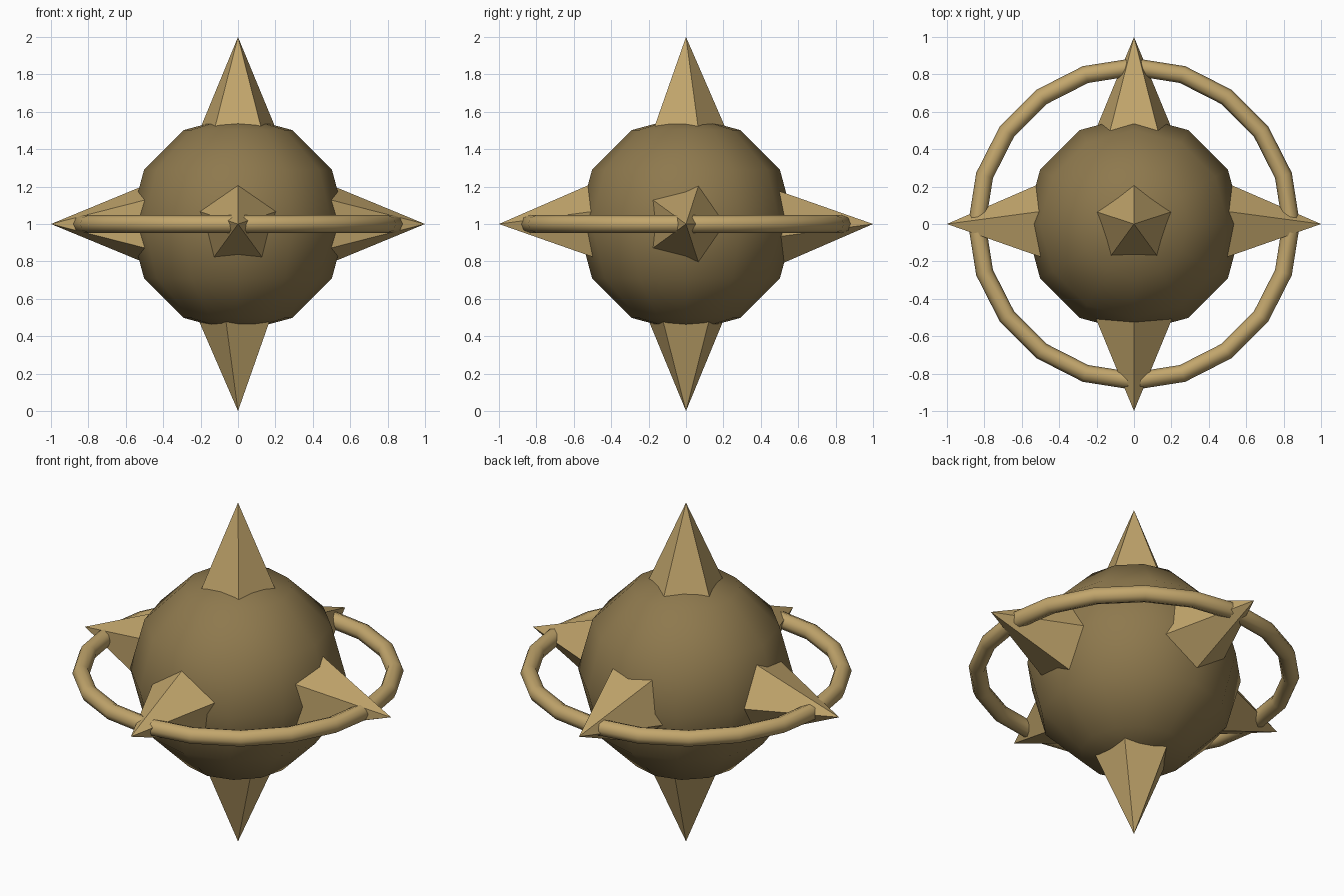
import bpy, bmesh, math
from mathutils import Vector

if "Cube" in bpy.data.objects:
    bpy.data.objects.remove(bpy.data.objects["Cube"])

CENTER = Vector((0, 0, 1))


def material(name, color):
    m = bpy.data.materials.new(name)
    m.diffuse_color = color
    m.use_nodes = True
    m.node_tree.nodes["Principled BSDF"].inputs["Base Color"].default_value = m.diffuse_color
    return m


dark = material("dark_bronze", (0.27, 0.19, 0.075, 1))
light = material("light_bronze", (0.54, 0.38, 0.15, 1))

# Round body: coarse sphere, smooth shaded
bpy.ops.mesh.primitive_uv_sphere_add(segments=12, ring_count=6, radius=0.58, location=CENTER)
body = bpy.context.object
body.name = "body"
body.data.materials.append(dark)
bpy.ops.object.shade_smooth()

# Thin ring around the equator
bpy.ops.mesh.primitive_torus_add(major_segments=20, minor_segments=8,
                                 major_radius=0.84, minor_radius=0.047, location=CENTER)
ring = bpy.context.object
ring.name = "ring"
ring.data.materials.append(light)
bpy.ops.object.shade_smooth()


def spike(name, axis, corner, base=0.45, length=1.0, slope=0.434):
    """Five-sided spike along axis, one base corner pointing towards corner."""
    d, u = Vector(axis), Vector(corner)
    w = d.cross(u)
    r = (length - base) * slope
    bm = bmesh.new()
    tip = bm.verts.new(CENTER + d * length)
    foot = []
    for i in range(5):
        a = math.tau * i / 5
        foot.append(bm.verts.new(CENTER + d * base + (u * math.cos(a) + w * math.sin(a)) * r))
    for i in range(5):
        bm.faces.new((foot[i], foot[(i + 1) % 5], tip))
    bm.faces.new(foot[::-1])
    mesh = bpy.data.meshes.new(name)
    bm.to_mesh(mesh)
    bm.free()
    mesh.materials.append(light)
    bpy.context.collection.objects.link(bpy.data.objects.new(name, mesh))


# Six spikes, one per axis direction
spike("top_spike", (0, 0, 1), (0, 1, 0))
spike("bottom_spike", (0, 0, -1), (-1, 0, 0))
spike("right_spike", (1, 0, 0), (0, 1, 0))
spike("left_spike", (-1, 0, 0), (0, 1, 0))
spike("front_spike", (0, -1, 0), (0, 0, 1))
spike("back_spike", (0, 1, 0), (0, 0, -1))
